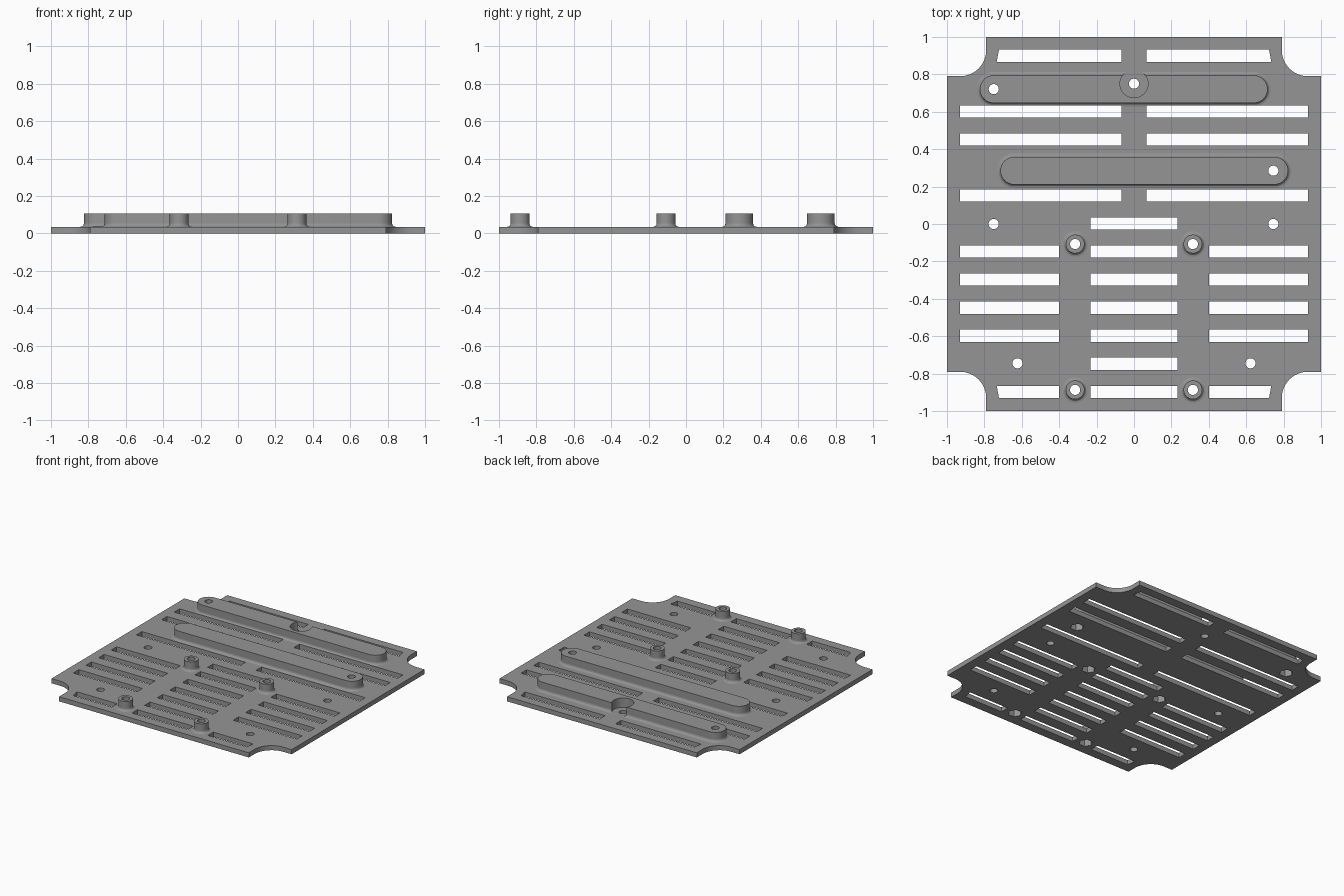
import bpy, bmesh, math

if "Cube" in bpy.data.objects:
    bpy.data.objects.remove(bpy.data.objects["Cube"])

PLATE_T, TOP_Z, FLARE, HOLE_R = 0.035, 0.106, 0.018, 0.027

grey = bpy.data.materials.new("plate grey")
grey.diffuse_color = (0.3, 0.3, 0.3, 1)
grey.use_nodes = True
grey.node_tree.nodes["Principled BSDF"].inputs["Base Color"].default_value = grey.diffuse_color


def loft(bm, rings):
    """Closed solid through a stack of (outline, z) rings."""
    loops = [[bm.verts.new((x, y, z)) for x, y in pts] for pts, z in rings]
    n = len(loops[0])
    bm.faces.new(loops[0][::-1])
    bm.faces.new(loops[-1])
    for a, b in zip(loops, loops[1:]):
        for i in range(n):
            j = (i + 1) % n
            bm.faces.new((a[i], a[j], b[j], b[i]))


def prism(bm, pts, z0, z1):
    loft(bm, [(pts, z0), (pts, z1)])


def circle(x, y, r, n=32):
    return [(x + r * math.cos(2 * math.pi * i / n),
             y + r * math.sin(2 * math.pi * i / n)) for i in range(n)]


def stadium(x0, x1, y, r, n=16):
    pts = []
    for cx, start in ((x1, -math.pi / 2), (x0, math.pi / 2)):
        for i in range(n + 1):
            a = start + math.pi * i / n
            pts.append((cx + r * math.cos(a), y + r * math.sin(a)))
    return pts


def flared(bm, outline, r):
    """Raised solid with a concave flare where it meets the plate."""
    rings = [(outline(r + FLARE), 0.012)]
    for i in range(4):
        a = math.pi / 2 * i / 3
        rings.append((outline(r + FLARE * (1 - math.sin(a))),
                      PLATE_T + FLARE * (1 - math.cos(a))))
    rings.append((outline(r), TOP_Z))
    loft(bm, rings)


def finish(bm, name):
    bmesh.ops.recalc_face_normals(bm, faces=bm.faces[:])
    mesh = bpy.data.meshes.new(name)
    bm.to_mesh(mesh)
    bm.free()
    mesh.materials.append(grey)
    ob = bpy.data.objects.new(name, mesh)
    bpy.context.collection.objects.link(ob)
    return ob


def combine(target, tool, operation):
    """Apply a boolean and discard the tool."""
    mod = target.modifiers.new("combine", 'BOOLEAN')
    mod.operation, mod.solver, mod.object = operation, 'EXACT', tool
    bpy.context.view_layer.objects.active = target
    bpy.ops.object.modifier_apply(modifier=mod.name)
    bpy.data.objects.remove(tool)


# Base plate with concave rounded corner notches
outline = []
for sx, sy in ((1, 1), (-1, 1), (-1, -1), (1, -1)):
    arc = [(0.93 - 0.14 * math.sin(math.pi / 2 * i / 12),
            0.93 - 0.14 * math.cos(math.pi / 2 * i / 12)) for i in range(13)]
    corner = [(sx * x, sy * y) for x, y in [(1, 0.79)] + arc + [(0.79, 1)]]
    outline += corner if sx * sy > 0 else corner[::-1]
bm = bmesh.new()
prism(bm, outline, 0, PLATE_T)
plate = finish(bm, "mounting_plate")

# Two long raised bars and four standoffs
BOSSES = [(sx * 0.315, y) for sx in (-1, 1) for y in (-0.107, -0.887)]
bm = bmesh.new()
flared(bm, lambda r: stadium(-0.75, 0.64, 0.721, r), 0.074)
flared(bm, lambda r: stadium(-0.64, 0.75, 0.285, r), 0.074)
for bx, by in BOSSES:
    flared(bm, lambda r: circle(bx, by, r), 0.05)
raised = finish(bm, "bars_and_standoffs")

# Round clearance through the rear bar
bm = bmesh.new()
prism(bm, circle(0, 0.75, 0.075, 48), -0.1, 0.2)
combine(raised, finish(bm, "clearance_cutter"), 'DIFFERENCE')
combine(plate, raised, 'UNION')

# Ventilation slots and screw holes
bm = bmesh.new()


def slot(x0, x1, top, slant=0.0):
    """Slot 0.065 deep in y; slant pulls the outer top corner inward."""
    low = top - 0.065
    prism(bm, [(x0, low), (x1, low), (x1, top), (x0, top)] if not slant else
          [(x0, low), (x1, low), (x1 - max(slant, 0), top),
           (x0 - min(slant, 0), top)], -0.1, 0.3)


def side_slots(inner, outer, top):
    slot(-outer, -inner, top)
    slot(inner, outer, top)


def end_slots(inner, top, sign):
    # Outer ends lean inward toward the plate edge
    for s in (-1, 1):
        low = top - 0.065
        o_top, o_low = (0.722, 0.734) if sign > 0 else (0.734, 0.722)
        prism(bm, [(s * inner, low), (s * o_low, low),
                   (s * o_top, top), (s * inner, top)], -0.1, 0.3)


end_slots(0.067, 0.932, 1)
end_slots(0.4, -0.865, -1)
for top in (0.634, 0.484, 0.185):
    side_slots(0.067, 0.93, top)
for i in range(4):
    side_slots(0.4, 0.93, -0.115 - 0.15 * i)
for i in range(7):
    slot(-0.232, 0.232, 0.035 - 0.15 * i)
NUTS = BOSSES + [(-0.75, 0.721), (0.745, 0.285)]
for x, y in NUTS + [(0, 0.75), (-0.75, 0), (0.745, 0),
                    (-0.623, -0.745), (0.623, -0.745)]:
    prism(bm, circle(x, y, HOLE_R), -0.1, 0.3)
combine(plate, finish(bm, "slot_cutter"), 'DIFFERENCE')

# Hexagonal nut pockets on the underside
bm = bmesh.new()
for x, y in NUTS:
    prism(bm, circle(x, y, 0.047, 6), -0.1, 0.05)
combine(plate, finish(bm, "nut_cutter"), 'DIFFERENCE')

# Smooth the round walls, keep the flat faces crisp
bpy.ops.object.select_all(action='DESELECT')
plate.select_set(True)
bpy.context.view_layer.objects.active = plate
bpy.ops.object.shade_smooth_by_angle(angle=math.radians(14))
